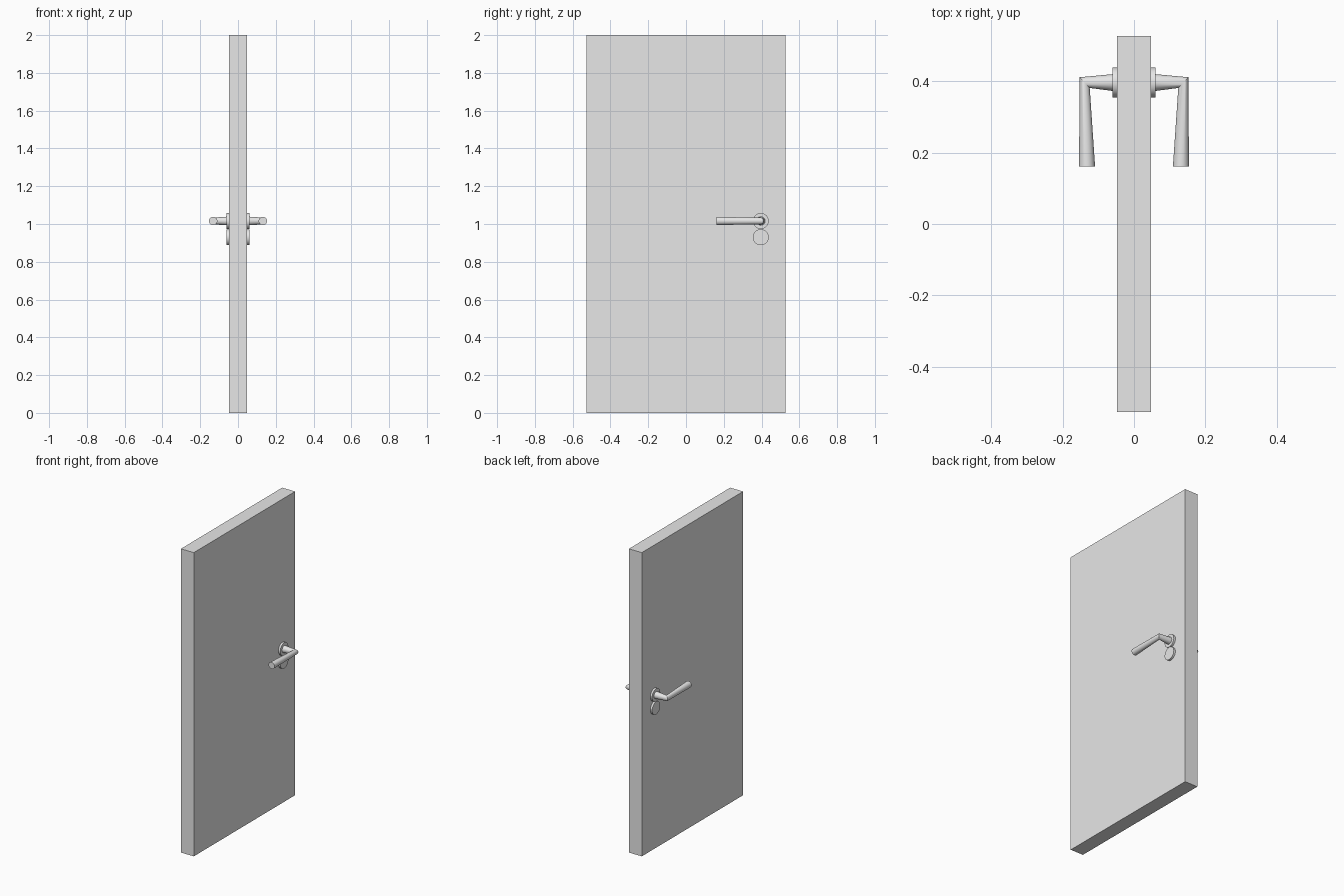
import bpy, bmesh, math
from mathutils import Vector

cube = bpy.data.objects.get("Cube")
if cube:
    bpy.data.objects.remove(cube, do_unlink=True)

grey = bpy.data.materials.new("light grey")
grey.use_nodes = True
grey.diffuse_color = (0.8, 0.8, 0.8, 1)
grey.node_tree.nodes["Principled BSDF"].inputs["Base Color"].default_value = (0.8, 0.8, 0.8, 1)

DOOR = Vector((0.094, 1.054, 2.0))
FACE = DOOR.x / 2
LOCK_Y, HANDLE_Z, KEY_Z = 0.396, 1.016, 0.93
SEGMENTS = 32


def finish(obj, smooth=True):
    obj.data.materials.append(grey)
    if smooth:
        bpy.ops.object.select_all(action='DESELECT')
        obj.select_set(True)
        bpy.context.view_layer.objects.active = obj
        bpy.ops.object.shade_smooth_by_angle(angle=math.radians(35))


def disc(name, side, z):
    """Round plate standing proud of one door face."""
    depth = 0.014
    bpy.ops.mesh.primitive_cylinder_add(
        vertices=SEGMENTS, radius=0.042, depth=depth,
        location=(side * (FACE + depth / 2 - 0.001), LOCK_Y, z),
        rotation=(0, math.pi / 2, 0))
    obj = bpy.context.object
    obj.name = name
    finish(obj)


def lever(name, side):
    """Tapered tube: neck out from the door, mitred elbow, widening grip."""
    # Each ring: centre (x, y), in-plane half axis (x, y), vertical radius
    rings = [
        ((0.055, LOCK_Y), (0, 0.024), 0.023),
        ((0.138, LOCK_Y), (0.014, 0.015), 0.0175),
        ((0.1315, 0.161), (0.0225, 0), 0.0215),
    ]
    bm = bmesh.new()
    loops = []
    for (cx, cy), (ax, ay), rz in rings:
        loop = []
        for i in range(SEGMENTS):
            a = math.tau * i / SEGMENTS
            c, s = math.cos(a), math.sin(a)
            loop.append(bm.verts.new((side * (cx + ax * c), cy + ay * c, HANDLE_Z + rz * s)))
        loops.append(loop)
    for a, b in zip(loops, loops[1:]):
        for i in range(SEGMENTS):
            j = (i + 1) % SEGMENTS
            bm.faces.new((a[i], a[j], b[j], b[i]))
    bm.faces.new(loops[0])
    bm.faces.new(loops[-1])
    bmesh.ops.recalc_face_normals(bm, faces=bm.faces)
    mesh = bpy.data.meshes.new(name)
    bm.to_mesh(mesh)
    bm.free()
    obj = bpy.data.objects.new(name, mesh)
    bpy.context.collection.objects.link(obj)
    finish(obj)


# Door slab
bpy.ops.mesh.primitive_cube_add(size=1, location=(0, 0, DOOR.z / 2))
door = bpy.context.object
door.name = "door_panel"
door.scale = DOOR
bpy.ops.object.transform_apply(location=False, rotation=False, scale=True)
finish(door, smooth=False)

# Matching fittings on both faces
for label, side in (("left", 1), ("right", -1)):
    disc(f"{label}_handle_rose", side, HANDLE_Z)
    disc(f"{label}_lock_cover", side, KEY_Z)
    lever(f"{label}_lever_handle", side)
